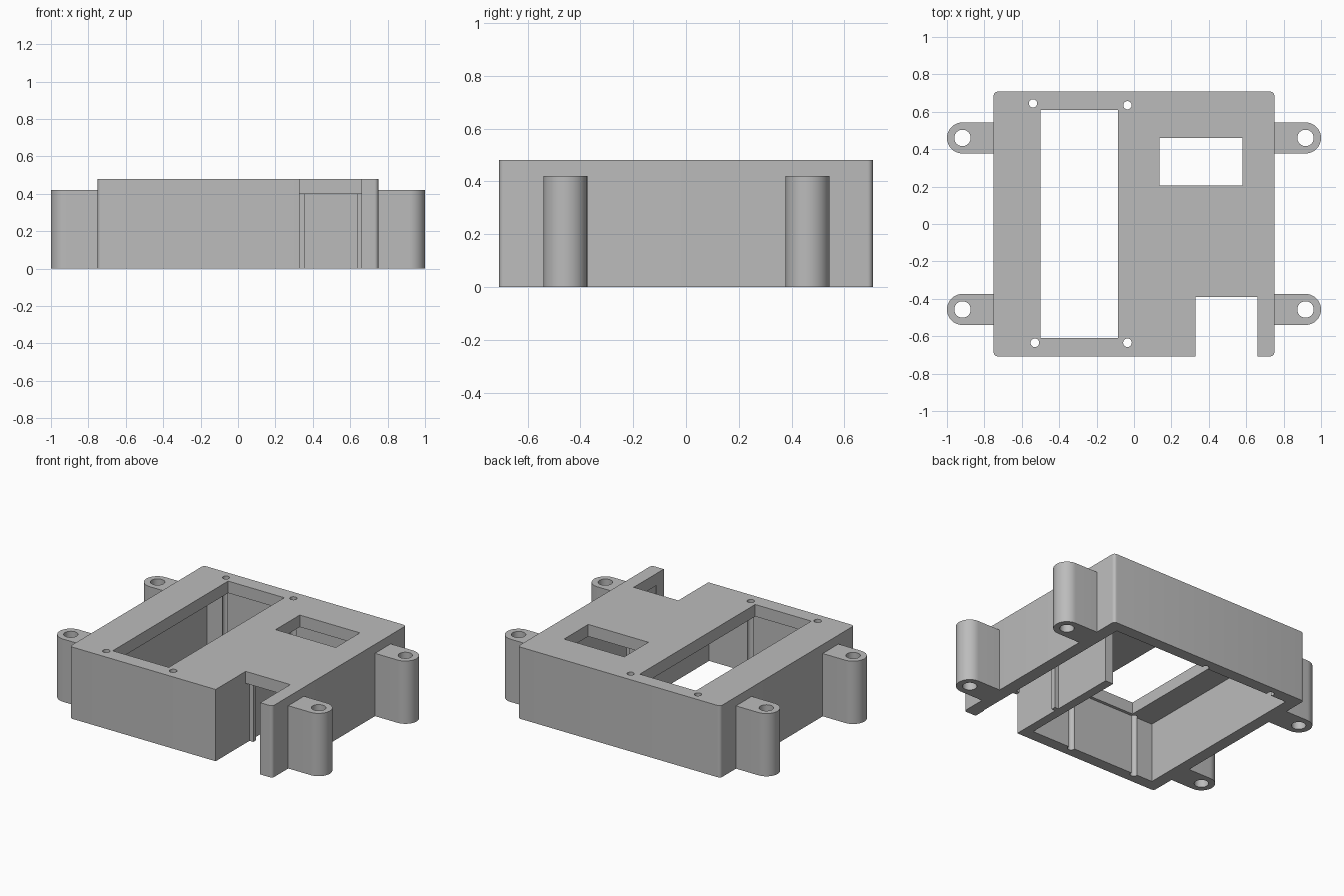
import bpy, bmesh
from math import sin, cos, pi

cube = bpy.data.objects.get("Cube")
if cube:
    bpy.data.objects.remove(cube, do_unlink=True)

grey = bpy.data.materials.new("light_grey_plastic")
grey.use_nodes = True
grey.diffuse_color = (0.5, 0.5, 0.5, 1)
grey.node_tree.nodes["Principled BSDF"].inputs["Base Color"].default_value = (0.5, 0.5, 0.5, 1)


def prism(name, outline, z0, z1):
    """Extrude a counter-clockwise outline from z0 to z1."""
    bm = bmesh.new()
    base = bm.faces.new([bm.verts.new((x, y, z0)) for x, y in outline])
    top = bmesh.ops.extrude_face_region(bm, geom=[base], use_keep_orig=True)
    verts = [v for v in top["geom"] if isinstance(v, bmesh.types.BMVert)]
    bmesh.ops.translate(bm, verts=verts, vec=(0, 0, z1 - z0))
    bmesh.ops.recalc_face_normals(bm, faces=bm.faces)
    mesh = bpy.data.meshes.new(name)
    bm.to_mesh(mesh)
    bm.free()
    mesh.materials.append(grey)
    obj = bpy.data.objects.new(name, mesh)
    bpy.context.collection.objects.link(obj)
    return obj


def arc(cx, cy, r, start, end, steps):
    return [(cx + r * cos(start + (end - start) * i / steps),
             cy + r * sin(start + (end - start) * i / steps)) for i in range(steps + 1)]


def box(name, x0, x1, y0, y1, z0, z1):
    return prism(name, [(x0, y0), (x1, y0), (x1, y1), (x0, y1)], z0, z1)


def pin(x, y, r):
    return prism("cutter", arc(x, y, r, 0, 2 * pi, 32)[:-1], -0.1, 0.6)


def cut(obj, cutters):
    bpy.context.view_layer.objects.active = obj
    for c in cutters:
        c.hide_render = True
        mod = obj.modifiers.new("cut", "BOOLEAN")
        mod.operation = "DIFFERENCE"
        mod.solver = "EXACT"
        mod.object = c
        bpy.ops.object.modifier_apply(modifier=mod.name)
        bpy.data.objects.remove(c, do_unlink=True)


def smooth(obj):
    bpy.ops.object.select_all(action="DESELECT")
    obj.select_set(True)
    bpy.context.view_layer.objects.active = obj
    bpy.ops.object.shade_smooth_by_angle(angle=0.6)


HX, HY, TOP, UNDER = 0.75, 0.7075, 0.48, 0.40
R = 0.02

# Housing shell with rounded vertical corners
outline = []
for i, (sx, sy) in enumerate([(1, 1), (-1, 1), (-1, -1), (1, -1)]):
    outline += arc(sx * (HX - R), sy * (HY - R), R, i * pi / 2, (i + 1) * pi / 2, 6)
housing = prism("housing", outline, 0, TOP)

# Open underside, long opening, small window, front slot and screw holes
cut(housing, [
    box("cutter", -0.67, 0.665, -0.63, 0.63, -0.1, UNDER),
    box("cutter", -0.50, -0.085, -0.61, 0.61, 0.3, 0.6),
    box("cutter", 0.135, 0.58, 0.205, 0.46, 0.3, 0.6),
    box("cutter", 0.33, 0.66, -0.8, -0.39, -0.1, 0.6),
    pin(-0.54, 0.645, 0.022), pin(-0.035, 0.635, 0.022),
    pin(-0.53, -0.635, 0.023), pin(-0.035, -0.635, 0.023)])
smooth(housing)

# Inner partition and the two guide rails beside the slot
box("partition", 0.27, 0.33, -0.63, 0.125, 0, UNDER)
box("right_guide_rail", 0.33, 0.358, -0.35, -0.32, 0, UNDER)
box("left_guide_rail", 0.637, 0.665, -0.35, -0.32, 0, UNDER)

# Mounting ears
for side, s in (("left", 1), ("right", -1)):
    for end, y in (("back", 0.46), ("front", -0.457)):
        r, cx = 0.083, 0.917
        pts = [(0.74, y - r)] + arc(cx, y, r, -pi / 2, pi / 2, 24) + [(0.74, y + r)]
        ear = prism(f"{end}_{side}_ear", [(s * px, py) for px, py in pts], 0, 0.42)
        cut(ear, [pin(s * cx, y, 0.044)])
        smooth(ear)
